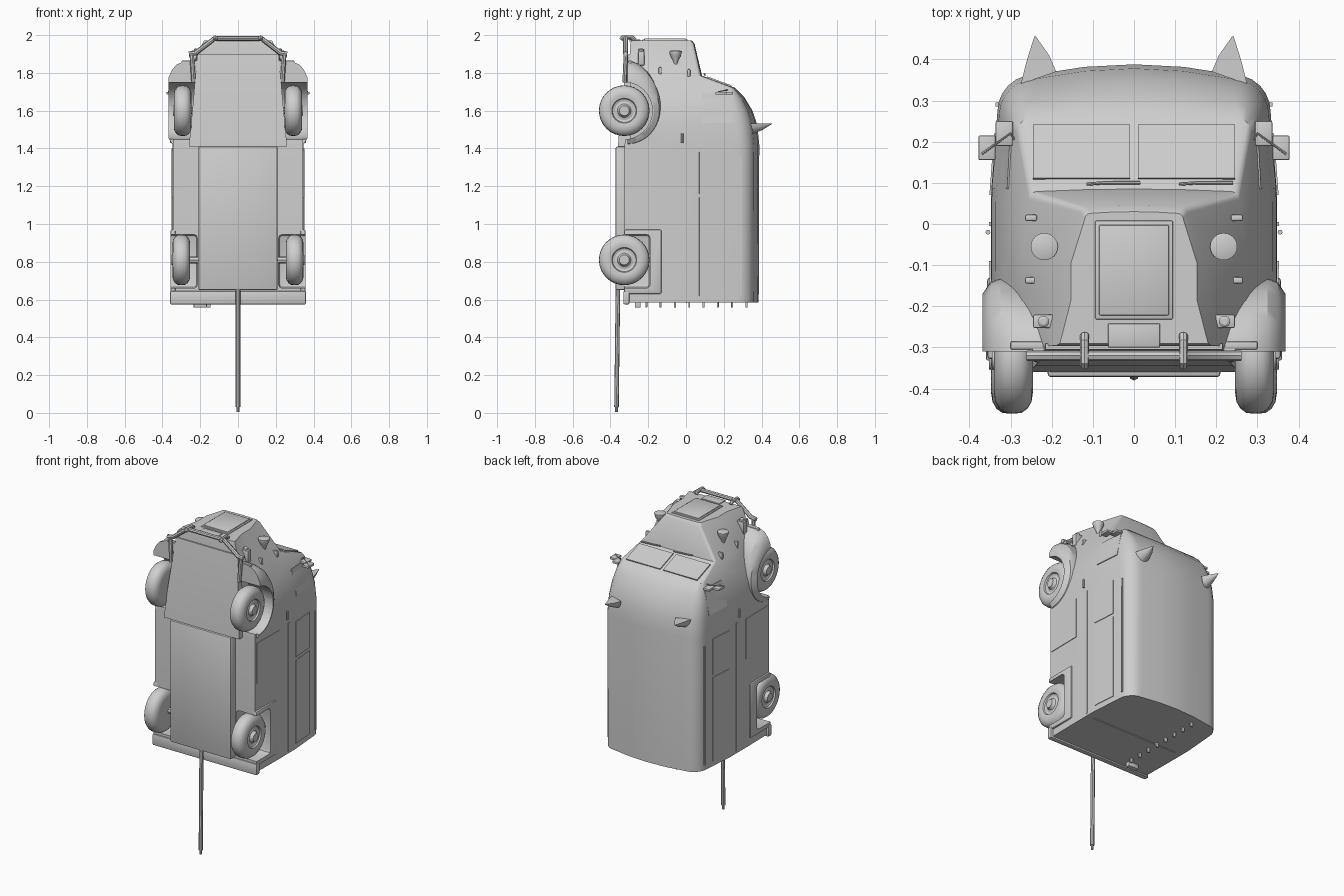
import bpy, bmesh, math
from mathutils import Vector

if "Cube" in bpy.data.objects:
    bpy.data.objects.remove(bpy.data.objects["Cube"])

grey = bpy.data.materials.new("grey")
grey.diffuse_color = (0.62, 0.62, 0.62, 1)
grey.use_nodes = True
grey.node_tree.nodes["Principled BSDF"].inputs["Base Color"].default_value = grey.diffuse_color


def finish(name, bm):
    bmesh.ops.recalc_face_normals(bm, faces=bm.faces)
    me = bpy.data.meshes.new(name)
    bm.to_mesh(me)
    bm.free()
    ob = bpy.data.objects.new(name, me)
    bpy.context.collection.objects.link(ob)
    me.materials.append(grey)
    shade(ob)
    return ob


def select(ob):
    bpy.ops.object.select_all(action='DESELECT')
    ob.select_set(True)
    bpy.context.view_layer.objects.active = ob


def shade(ob):
    select(ob)
    bpy.ops.object.shade_smooth_by_angle(angle=math.radians(32))


def loft(name, rings, tris=False):
    """Skin closed rings of points and cap both ends."""
    bm = bmesh.new()
    vs = [[bm.verts.new(p) for p in r] for r in rings]
    n = len(vs[0])
    for a, b in zip(vs, vs[1:]):
        for i in range(n):
            bm.faces.new((a[i], a[(i + 1) % n], b[(i + 1) % n], b[i]))
    bm.faces.new(vs[0])
    bm.faces.new(vs[-1][::-1])
    if tris:
        bmesh.ops.triangulate(bm, faces=bm.faces[:])
    return finish(name, bm)


def box(name, x0, x1, y0, y1, z0, z1, bev=0.0):
    bm = bmesh.new()
    bmesh.ops.create_cube(bm, size=1)
    for v in bm.verts:
        v.co = ((x0 + x1) / 2 + v.co.x * abs(x1 - x0), (y0 + y1) / 2 + v.co.y * (y1 - y0),
                (z0 + z1) / 2 + v.co.z * (z1 - z0))
    if bev:
        bmesh.ops.bevel(bm, geom=bm.edges[:], offset=bev, segments=2, affect='EDGES', profile=0.5)
    return finish(name, bm)


def lathe(name, center, axis, prof, n=32):
    """Revolve (offset, radius) pairs about the x or z axis."""
    c, rings = Vector(center), []
    for o, r in prof:
        ring = []
        for i in range(n):
            a = 2 * math.pi * i / n
            u, v = r * math.cos(a), r * math.sin(a)
            ring.append(c + Vector((o, u, v) if axis == 'x' else (u, v, o)))
        rings.append(ring)
    return loft(name, rings)


def tube(name, pts, r):
    cu = bpy.data.curves.new(name, 'CURVE')
    cu.dimensions, cu.bevel_depth, cu.bevel_resolution, cu.use_fill_caps = '3D', r, 2, True
    sp = cu.splines.new('POLY')
    sp.points.add(len(pts) - 1)
    for p, q in zip(sp.points, pts):
        p.co = (*q, 1)
    ob = bpy.data.objects.new(name, cu)
    bpy.context.collection.objects.link(ob)
    select(ob)
    bpy.ops.object.convert(target='MESH')
    ob = bpy.context.object
    ob.data.materials.clear()
    ob.data.materials.append(grey)
    shade(ob)


def plate(name, corners, t=0.008):
    c = [Vector(p) for p in corners]
    n = (c[2] - c[0]).cross(c[3] - c[1]).normalized() * t / 2
    return loft(name, [[p - n for p in c], [p + n for p in c]])


def volume(me):
    bm = bmesh.new()
    bm.from_mesh(me)
    v = abs(bm.calc_volume())
    bm.free()
    return v


def cut(ob, cutter):
    """Subtract the cutter, trying another solver if the result is not sound."""
    before = ob.data.copy()
    v0 = volume(before)
    for solver in ('MANIFOLD', 'EXACT', 'FLOAT'):
        select(ob)
        m = ob.modifiers.new("cut", 'BOOLEAN')
        m.operation, m.solver, m.object = 'DIFFERENCE', solver, cutter
        bpy.ops.object.modifier_apply(modifier=m.name)
        if v0 * .15 < volume(ob.data) < v0 * .9999:
            return
        ob.data = before.copy()


# body sections: z, low width, middle width, upper width, top, corner radius, crown, bottom
SEC = [(.585, .345, .348, .332, .385, .09, .025, -.325), (1.42, .345, .348, .332, .388, .09, .025, -.325),
       (1.52, .343, .346, .328, .378, .09, .025, -.315), (1.60, .33, .336, .318, .352, .08, .022, -.31),
       (1.67, .305, .315, .303, .31, .06, .015, -.31), (1.72, .285, .295, .285, .262, .03, .008, -.305),
       (1.785, .25, .27, .255, .085, .02, .006, -.30), (1.955, .188, .163, .13, .045, .015, .004, -.295),
       (1.972, .18, .153, .12, .03, .015, .004, -.29)]


def section(s):
    z, wb, wm, ws, top, r, cr, yb = s
    ys = top - cr - r
    half = [(wb, yb), (wm, yb + .35 * (ys - yb)), (wm, yb + .65 * (ys - yb))]
    for i in range(7):
        a = math.pi / 12 * i
        half.append((ws - r + r * math.cos(a), ys + r * math.sin(a)))
    half += [((ws - r) * .5, top - cr * .25)]
    return [(x, y, z) for x, y in half] + [(0, top, z)] + [(-x, y, z) for x, y in half[::-1]]


def side_x(y, z):
    """Half width of the body wall at a height and station."""
    a, b = next((a, b) for a, b in zip(SEC, SEC[1:]) if z <= b[0])
    f = (z - a[0]) / (b[0] - a[0])
    _, wb, wm, ws, top, r, cr, yb = [p + (q - p) * f for p, q in zip(a, b)]
    t = min(max((y - yb) / (top - cr - r - yb), 0), 1)
    if t < .35:
        return wb + (wm - wb) * t / .35
    return wm if t < .65 else wm + (ws - wm) * (t - .65) / .35


body = loft("van_body", [section(s) for s in SEC], True)

# underside
box("rear_chassis", -.21, .21, -.372, -.31, .65, 1.41, .008)
loft("front_chassis", [[(-w, y, z), (w, y, z), (w, -.29, z), (-w, -.29, z)]
                       for z, w, y in ((1.41, .26, -.36), (1.62, .24, -.345), (1.9, .215, -.305))])
box("rear_bumper", -.36, .36, -.332, -.3, .575, .645, .006)
box("number_plate_lamp", -.235, -.165, -.27, -.24, .557, .59, .004)
tube("long_rod", [(0, -.36, .68), (0, -.368, .03)], .012)
tube("rod_tip", [(0, -.368, .04), (0, -.368, .004)], .007)

TYRE = [(-.045, .06), (-.047, .085), (-.044, .105), (-.034, .122), (-.02, .132), (0, .134), (.02, .132),
        (.034, .122), (.044, .105), (.047, .085), (.043, .066), (.034, .062), (.03, .05), (.034, .036),
        (.042, .03), (.052, .026), (.052, .004)]
FENDER = [(.2, .16, .265), (.28, .172, .262), (.325, .178, .245), (.35, .168, .215), (.368, .14, .175)]

for s, side in ((1, "right"), (-1, "left")):
    # fenders and wheel arches
    fender = loft(side + "_front_fender", [
        [(s * x, -.31 + h * math.sin(math.pi * i / 20),
          1.6 + (f if i < 10 else .185 * h / .178) * math.cos(math.pi * i / 20)) for i in range(21)]
        for x, h, f in FENDER], True)
    skirt = box(side + "_rear_wheel_panel", s * .33, s * .357, -.328, -.13, .63, .97, .008)
    arch = lathe("front_arch_cutter", (s * .33, -.33, 1.6), 'x', [(-.115, .152), (.115, .152)], 40)
    well = box("rear_arch_cutter", s * .215, s * .45, -.5, -.19, .66, .945, .02)
    for ob, cutter in ((body, arch), (fender, arch), (body, well), (skirt, well)):
        cut(ob, cutter)
    for c in (arch, well):
        bpy.data.objects.remove(c)
    shade(fender)
    shade(skirt)
    # wheels
    for z, x, n in ((1.6, .293, "front"), (.81, .3, "rear")):
        lathe(f"{side}_{n}_wheel", (s * x, -.327, z), 'x', [(s * o, r) for o, r in TYRE])
        tube(f"{side}_{n}_axle", [(s * .18, -.31, z), (s * x, -.31, z)], .018)
    # side windows, door panels and trim strips
    for n, y0, y1, z0, z1 in (("cab_window", .085, .245, 1.535, 1.69), ("upper_door_window", .07, .22, 1.16, 1.38),
                              ("upper_door_panel", .07, .22, .62, 1.14), ("lower_panel", -.31, -.09, 1.14, 1.39),
                              ("trim_strip", .285, .295, .62, 1.36), ("belt_strip", -.005, .005, .6, 1.4)):
        plate(f"{side}_{n}", [(s * side_x(y, z), y, z) for y, z in ((y0, z0), (y1, z0), (y1, z1), (y0, z1))])
    tube(side + "_door_handle", [(s * .355, -.02, 1.43), (s * .355, -.02, 1.48)], .006)
    # half cone ears on the roof
    D = [(.043 * math.cos(math.pi * i / 8), -.055 * math.sin(math.pi * i / 8)) for i in range(9)]
    loft(side + "_ear", [[(s * (.232 - .06 * t + k * u), y + sl * u * k, 1.532 + v * k) for u, v in D]
                         for k, t, y, sl in ((1, 0, .355, -.35), (.62, -.02, .405, -.2), (.04, -.14, .456, 0))])
    # windscreen and wipers
    plate(side + "_windscreen", [(s * x, y, 1.722 + (.262 - y) * .367)
                                 for x, y in ((.01, .11), (.245, .11), (.245, .24), (.01, .24))])
    x0 = .11 if s > 0 else -.115
    tube(side + "_wiper", [(x0, .097, 1.795), (x0 + .04, .1, 1.793), (x0 + .13, .1, 1.788)], .004)
    # mirrors on a thin arm
    for n, x, y in (("inner", .315, .22), ("outer", .357, .185)):
        box(f"{side}_{n}_mirror", s * (x - .021), s * (x + .021), y - .03, y + .03, 1.685, 1.7, .004)
    tube(side + "_mirror_arm", [(s * .28, .19, 1.70), (s * .3, .22, 1.71), (s * .37, .17, 1.70)], .003)
    # lamps
    lathe(side + "_headlight", (s * .218, -.055, 1.865), 'z',
          [(-.03, .006), (0, .014), (.025, .027), (.045, .033), (.05, .033), (.054, .02)], 24)
    for y, z in ((.015, 1.8), (-.137, 1.81)):
        box(side + "_marker_light", s * .235, s * .265, y - .008, y + .008, z - .02, z + .02, .005)
    box(side + "_fog_light_box", s * .195, s * .245, -.253, -.22, 1.84, 1.915, .004)
    lathe(side + "_fog_light", (s * .22, -.237, 1.905), 'z', [(0, .014), (.02, .014), (.024, .008)], 16)
    # bumper overriders and brackets
    tube(side + "_overrider", [(s * .12, -.345, 1.975), (s * .12, -.335, 1.988), (s * .12, -.285, 1.988),
                               (s * .12, -.27, 1.975)], .011)
    tube(side + "_bumper_bracket", [(s * .245, -.318, 1.9), (s * .235, -.325, 1.75)], .012)
    box(side + "_fender_lip", s * .17, s * .3, -.305, -.285, 1.76, 1.865, .004)

shade(body)

# front bumper and nose panel
tube("front_bumper", [(-.26, -.32, 1.9), (-.225, -.32, 1.905), (-.125, -.32, 1.982), (.125, -.32, 1.982),
                      (.225, -.32, 1.905), (.26, -.32, 1.9)], .013)
box("nose_panel_frame", -.095, .095, -.232, .008, 1.96, 1.977, .004)
box("nose_panel", -.085, .085, -.222, -.002, 1.97, 1.982, .004)
box("plate_holder", -.063, .063, -.3, -.242, 1.965, 1.976, .002)

# rear door hooks
for i in range(8):
    y = -.21 + i * .0757
    box("rear_hook", -.165, -.145, y - .005, y + .005, .558, .59, .002)
plate("rear_door_seam", [(-.3, .0, .585), (.3, .0, .585), (.3, .006, .585), (-.3, .006, .585)])
